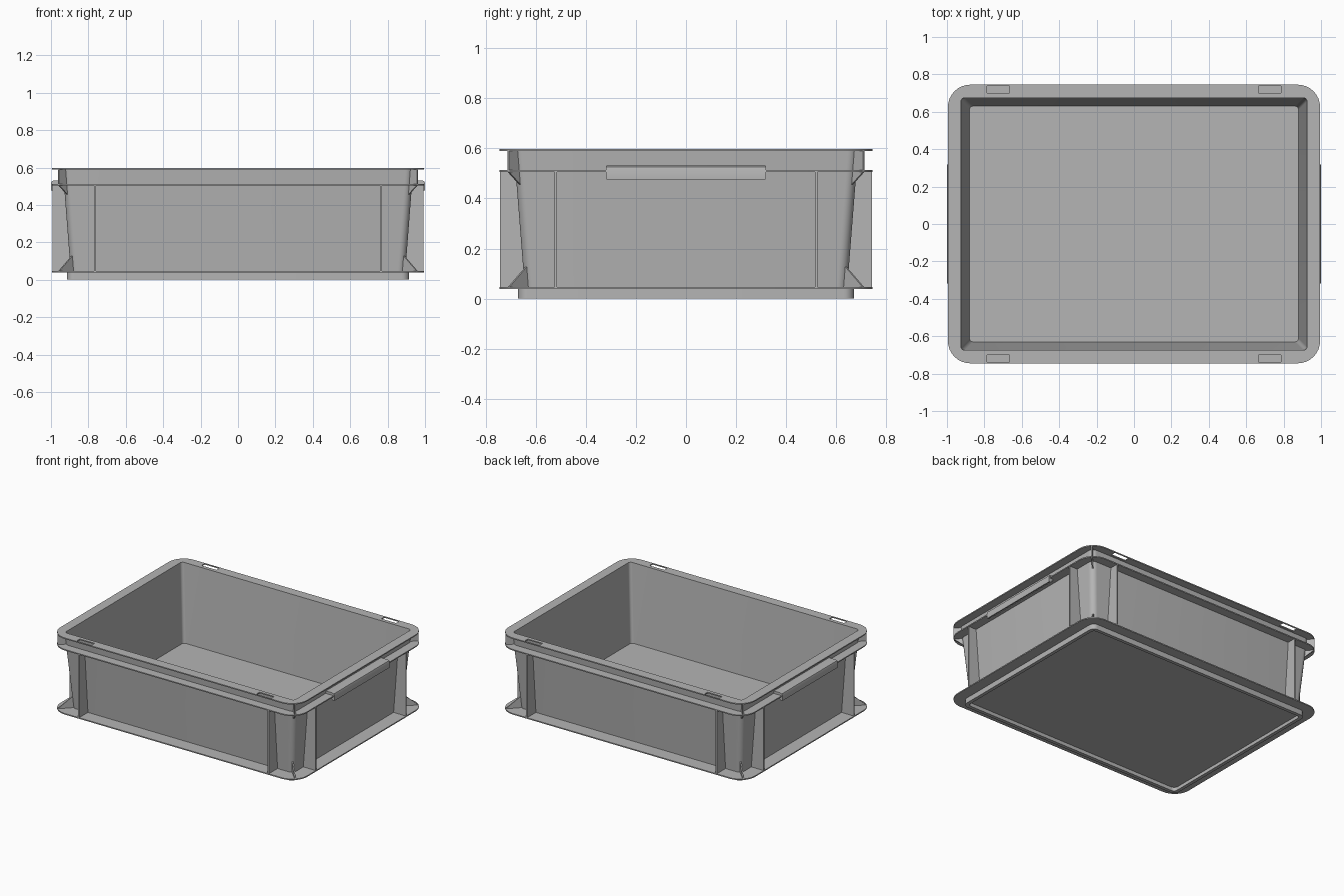
import bpy, bmesh, math
from mathutils import Vector

if "Cube" in bpy.data.objects:
    bpy.data.objects.remove(bpy.data.objects["Cube"], do_unlink=True)

# Single plastic colour
grey = bpy.data.materials.new("grey_plastic")
grey.use_nodes = True
GREY = (0.46, 0.46, 0.46, 1)
grey.diffuse_color = GREY
bsdf = next(n for n in grey.node_tree.nodes if n.type == 'BSDF_PRINCIPLED')
bsdf.inputs["Base Color"].default_value = GREY
bsdf.inputs["Roughness"].default_value = 0.6


def finish(name, bm):
    bmesh.ops.recalc_face_normals(bm, faces=bm.faces)
    mesh = bpy.data.meshes.new(name)
    bm.to_mesh(mesh)
    bm.free()
    obj = bpy.data.objects.new(name, mesh)
    bpy.context.collection.objects.link(obj)
    mesh.materials.append(grey)
    return obj


def rounded_loop(bm, hx, hy, r, z, seg=8):
    verts = []
    for q, (sx, sy) in enumerate([(1, 1), (-1, 1), (-1, -1), (1, -1)]):
        for i in range(seg + 1):
            a = math.pi / 2 * (q + i / seg)
            verts.append(bm.verts.new((sx * (hx - r) + r * math.cos(a),
                                       sy * (hy - r) + r * math.sin(a), z)))
    return verts


def loft(name, rings, closed):
    """Skin rounded rectangles (hx, hy, r, z); closed makes a hollow frame."""
    bm = bmesh.new()
    loops = [rounded_loop(bm, *ring) for ring in rings]
    pairs = list(zip(loops, loops[1:]))
    if closed:
        pairs.append((loops[-1], loops[0]))
    else:
        bm.faces.new(loops[0])
        bm.faces.new(loops[-1])
    for a, b in pairs:
        for i in range(len(a)):
            j = (i + 1) % len(a)
            bm.faces.new((a[i], a[j], b[j], b[i]))
    return finish(name, bm)


def frame(name, outer, inner, z0, z1):
    return loft(name, [(*outer, z0), (*outer, z1), (*inner, z1), (*inner, z0)], True)


def prism(bm, points, offset):
    """Extrude a flat polygon evenly to both sides by offset."""
    off = Vector(offset)
    a = [bm.verts.new(Vector(p) - off) for p in points]
    b = [bm.verts.new(Vector(p) + off) for p in points]
    bm.faces.new(a)
    bm.faces.new(b)
    for i in range(len(a)):
        j = (i + 1) % len(a)
        bm.faces.new((a[i], a[j], b[j], b[i]))


def cut_boxes(target, boxes):
    """Subtract boxes given as (centre, half size)."""
    bm = bmesh.new()
    for (cx, cy, cz), (hx, hy, hz) in boxes:
        prism(bm, [(cx - hx, cy - hy, cz), (cx + hx, cy - hy, cz),
                   (cx + hx, cy + hy, cz), (cx - hx, cy + hy, cz)], (0, 0, hz))
    cutter = finish("cutter", bm)
    cutter.hide_render = True
    mod = target.modifiers.new("cut", 'BOOLEAN')
    mod.operation, mod.solver, mod.object = 'DIFFERENCE', 'EXACT', cutter
    bpy.context.view_layer.objects.active = target
    bpy.ops.object.modifier_apply(modifier=mod.name)
    bpy.data.objects.remove(cutter, do_unlink=True)


parts = []
SIGNS = (-1, 1)

# Tapered tub with floor
parts.append(loft("tub", [(0.893, 0.642, 0.04, 0.024), (0.937, 0.687, 0.04, 0.594),
                          (0.925, 0.675, 0.02, 0.594), (0.88, 0.63, 0.02, 0.035)], False))

# Stacking foot around a recessed underside
parts.append(frame("foot", (0.915, 0.67, 0.04), (0.89, 0.645, 0.025), 0, 0.042))

# Three flanges
EDGE = (0.995, 0.745, 0.12)
rim = frame("top_rim", EDGE, (0.925, 0.675, 0.02), 0.589, 0.597)
middle = frame("middle_flange", EDGE, (0.925, 0.675, 0.03), 0.505, 0.513)
bottom = frame("bottom_flange", EDGE, (0.888, 0.638, 0.03), 0.038, 0.046)
parts += [rim, middle, bottom]

# Slots through the rim, and gaps in the flange for the grips
cut_boxes(rim, [((sx * 0.725, sy * 0.72, 0.593), (0.06, 0.019, 0.03))
                for sx in SIGNS for sy in SIGNS])
cut_boxes(middle, [((s * 0.99, 0, 0.509), (0.035, 0.305, 0.03)) for s in SIGNS])

# Upright ribs on the long and short walls
Z0, Z1 = 0.043, 0.508
bm = bmesh.new()
for s in SIGNS:
    for t in SIGNS:
        y_profile = [(0.638, Z0), (0.743, Z0), (0.743, Z1), (0.675, Z1)]
        prism(bm, [(t * 0.765, s * d, z) for d, z in y_profile], (0.005, 0, 0))
        x_profile = [(0.889, Z0), (0.993, Z0), (0.993, Z1), (0.925, Z1)]
        prism(bm, [(s * d, t * 0.52, z) for d, z in x_profile], (0, 0.005, 0))
parts.append(finish("wall_ribs", bm))

# Diagonal corner gussets
gussets = [[(-0.044, 0.511), (0, 0.511), (0, 0.591), (-0.037, 0.591)],
           [(-0.047, 0.455), (0, 0.507), (-0.044, 0.507)],
           [(-0.08, 0.044), (0, 0.044), (-0.074, 0.13)]]
bm = bmesh.new()
for sx in SIGNS:
    for sy in SIGNS:
        for shape in gussets:
            prism(bm, [(sx * (0.96 + d), sy * (0.71 + d), z) for d, z in shape],
                  (-sx * 0.003, sy * 0.003, 0))
parts.append(finish("corner_gussets", bm))

# Hollow hand grips on the short walls
grip = [(0.931, 0.531), (0.985, 0.531), (0.996, 0.526), (1.0, 0.516), (1.0, 0.476),
        (0.991, 0.476), (0.991, 0.514), (0.982, 0.522), (0.931, 0.522)]
grip_end = [(0.928, 0.505), (0.931, 0.53), (0.985, 0.53), (0.996, 0.525),
            (0.999, 0.516), (0.999, 0.477), (0.985, 0.477), (0.965, 0.505)]
for s, name in ((1, "left_grip"), (-1, "right_grip")):
    bm = bmesh.new()
    prism(bm, [(s * x, 0, z) for x, z in grip], (0, 0.318, 0))
    for t in SIGNS:
        prism(bm, [(s * x, t * 0.313, z) for x, z in grip_end], (0, 0.006, 0))
    parts.append(finish(name, bm))

# Smooth the rounded corners, keep edges sharp
bpy.ops.object.select_all(action='DESELECT')
for obj in parts:
    obj.select_set(True)
bpy.context.view_layer.objects.active = parts[0]
bpy.ops.object.shade_smooth_by_angle(angle=math.radians(30))
